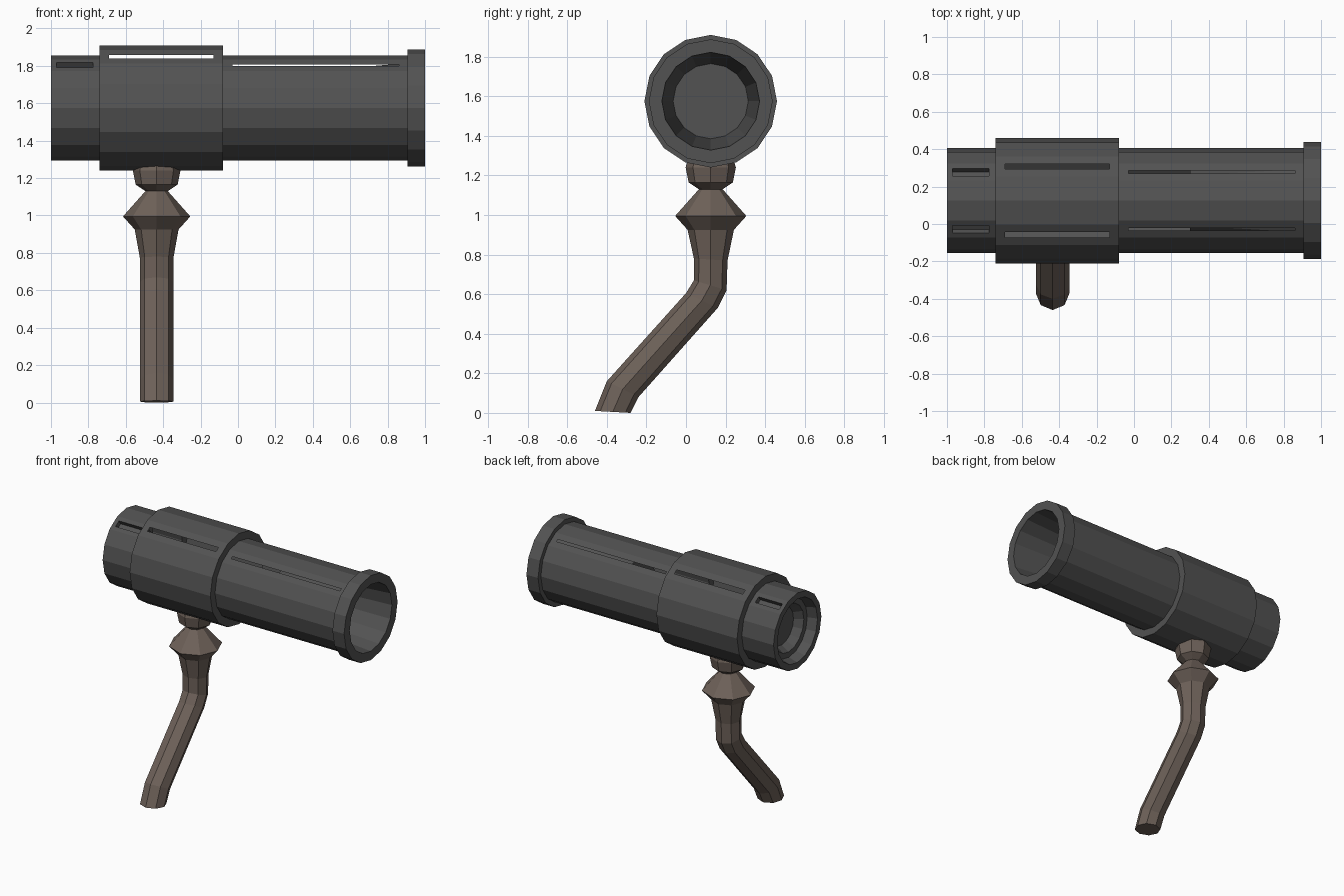
import bpy, bmesh
from math import sin, cos, pi
from mathutils import Vector

if "Cube" in bpy.data.objects:
    bpy.data.objects.remove(bpy.data.objects["Cube"])

AXIS_Y, AXIS_Z, SIDES = 0.125, 1.575, 16


def material(name, rgb):
    m = bpy.data.materials.new(name)
    m.diffuse_color = (*rgb, 1)
    m.use_nodes = True
    m.node_tree.nodes["Principled BSDF"].inputs["Base Color"].default_value = m.diffuse_color
    return m


def finish(bm, name, mat):
    mesh = bpy.data.meshes.new(name)
    bm.to_mesh(mesh)
    bm.free()
    mesh.materials.append(mat)
    obj = bpy.data.objects.new(name, mesh)
    bpy.context.collection.objects.link(obj)


def bridge(bm, a, b):
    n = len(a)
    return [bm.faces.new((a[i], a[(i + 1) % n], b[(i + 1) % n], b[i])) for i in range(n)]


def cut_slot(bm, face, x0, x1, width, depth=0.0):
    """Cut a centred slot in a flat facet; a depth turns it into a pocket."""
    xs = [v.co.x for v in face.verts]
    mid_x = (min(xs) + max(xs)) / 2
    outer = list(face.verts)
    centre = face.calc_center_median()
    normal = face.normal.copy()
    side = Vector((1, 0, 0)).cross(normal).normalized()
    inner = []
    for v in outer:
        s = 1 if (v.co - centre).dot(side) > 0 else -1
        p = centre + side * (s * width / 2)
        p.x = x0 if v.co.x < mid_x else x1
        inner.append(bm.verts.new(p))
    bm.faces.remove(face)
    bridge(bm, outer, inner)
    if depth:
        floor = [bm.verts.new(v.co - normal * depth) for v in inner]
        bridge(bm, inner, floor)
        bm.faces.new(floor)


dark = material("dark_metal", (0.085, 0.085, 0.085))
brown = material("brown_grip", (0.155, 0.12, 0.10))

# Tube: (x, radius) from the rear recess, over the outside, into the front funnel
profile = [(-0.87, 0.14), (-0.93, 0.175), (-0.93, 0.215), (-1.0, 0.235),
           (-1.0, 0.28), (-0.74, 0.28), (-0.74, 0.335), (-0.08, 0.335),
           (-0.08, 0.28), (0.905, 0.28), (0.905, 0.313), (1.0, 0.313),
           (1.0, 0.247), (0.30, 0.19)]
bm = bmesh.new()
rings = []
for x, r in profile:
    rings.append([bm.verts.new((x, AXIS_Y + r * sin(2 * pi * i / SIDES),
                                AXIS_Z + r * cos(2 * pi * i / SIDES))) for i in range(SIDES)])
strips = [bridge(bm, a, b) for a, b in zip(rings, rings[1:])]
bm.faces.new(rings[0])
bm.faces.new(rings[-1])
bmesh.ops.recalc_face_normals(bm, faces=bm.faces[:])
bm.normal_update()

# Slots on the two upper facets: rear pocket, band slit, long barrel slit
for facet in (1, 14):
    cut_slot(bm, strips[4][facet], -0.97, -0.775, 0.048, 0.035)
    cut_slot(bm, strips[6][facet], -0.69, -0.13, 0.034)
    cut_slot(bm, strips[8][facet], -0.03, 0.86, 0.018)
finish(bm, "scope_tube", dark)

# Handle: turned ball and collar, then a bent octagonal grip.
turned = [(1.34, 0.06), (1.30, 0.11), (1.24, 0.127), (1.165, 0.112), (1.13, 0.06),
          (0.995, 0.18), (0.925, 0.117)]
sections = [((AXIS_Y - r, z), (AXIS_Y + r, z), r) for z, r in turned]
# Each bent section: left edge (y, z), right edge (y, z), half width in x
sections += [((0.04, 0.78), (0.21, 0.77), 0.09), ((0.04, 0.67), (0.205, 0.62), 0.09),
             ((0.0, 0.605), (0.16, 0.53), 0.09), ((-0.40, 0.16), (-0.24, 0.08), 0.09),
             ((-0.46, 0.01), (-0.28, 0.0), 0.09)]
bm = bmesh.new()
rings = []
for (y0, z0), (y1, z1), w in sections:
    ring = []
    for i in range(8):
        a = 2 * pi * i / 8
        t = (1 + sin(a)) / 2
        ring.append(bm.verts.new((-0.435 + w * cos(a), y0 + (y1 - y0) * t, z0 + (z1 - z0) * t)))
    rings.append(ring)
for a, b in zip(rings, rings[1:]):
    bridge(bm, a, b)
bm.faces.new(rings[0])
bm.faces.new(rings[-1])
bmesh.ops.recalc_face_normals(bm, faces=bm.faces[:])
finish(bm, "handle", brown)
